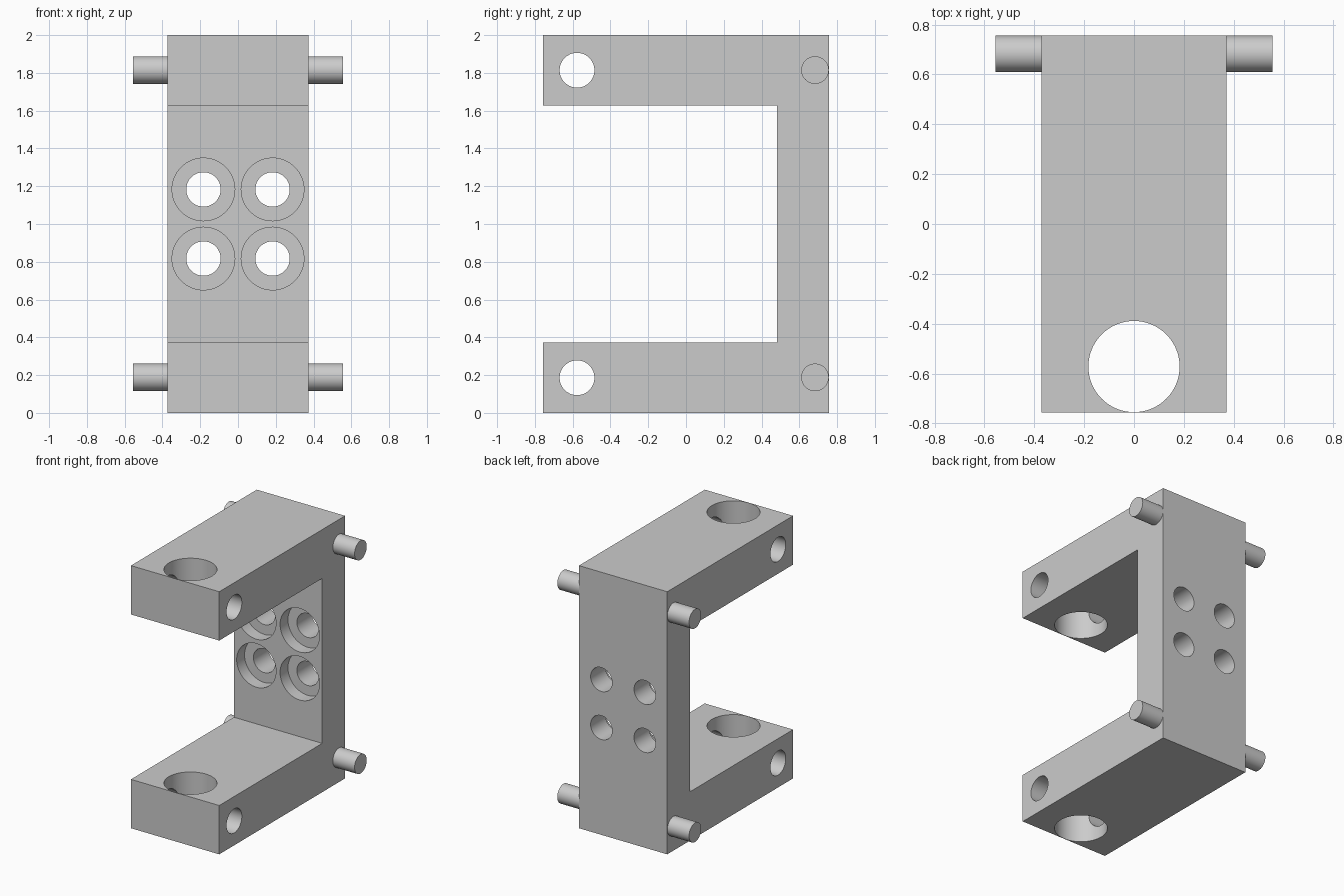
import bpy, bmesh
from math import pi
from mathutils import Matrix

if "Cube" in bpy.data.objects:
    bpy.data.objects.remove(bpy.data.objects["Cube"], do_unlink=True)

grey = bpy.data.materials.new("plain_grey")
grey.use_nodes = True
colour = (0.6, 0.6, 0.6, 1)
grey.diffuse_color = colour
grey.node_tree.nodes["Principled BSDF"].inputs["Base Color"].default_value = colour

HALF_W, HALF_D, HEIGHT = 0.372, 0.757, 2.0
ARM, WALL_Y = 0.372, 0.482
TURN = {"x": Matrix.Rotation(pi / 2, 4, "Y"),
        "y": Matrix.Rotation(pi / 2, 4, "X"),
        "z": Matrix.Identity(4)}


def make_object(name, bm):
    bmesh.ops.recalc_face_normals(bm, faces=bm.faces)
    mesh = bpy.data.meshes.new(name)
    bm.to_mesh(mesh)
    bm.free()
    mesh.materials.append(grey)
    obj = bpy.data.objects.new(name, mesh)
    bpy.context.collection.objects.link(obj)
    return obj


def cylinder(name, axis, centre, radius, length):
    bm = bmesh.new()
    bmesh.ops.create_cone(bm, cap_ends=True, segments=64, radius1=radius,
                          radius2=radius, depth=length,
                          matrix=Matrix.Translation(centre) @ TURN[axis])
    return make_object(name, bm)


# C-shaped bracket: side profile extruded across the width
profile = [(-HALF_D, 0), (HALF_D, 0), (HALF_D, HEIGHT), (-HALF_D, HEIGHT),
           (-HALF_D, HEIGHT - ARM), (WALL_Y, HEIGHT - ARM),
           (WALL_Y, ARM), (-HALF_D, ARM)]
bm = bmesh.new()
face = bm.faces.new([bm.verts.new((-HALF_W, y, z)) for y, z in profile])
side = bmesh.ops.extrude_face_region(bm, geom=[face])["geom"]
bmesh.ops.translate(bm, vec=(2 * HALF_W, 0, 0),
                    verts=[v for v in side if isinstance(v, bmesh.types.BMVert)])
bracket = make_object("bracket", bm)

# Bores: one vertical through both arms, one across each arm
cutters = [cylinder("arm_bore", "z", (0, -0.572, 1), 0.183, 3)]
for z in (0.186, 1.814):
    cutters.append(cylinder("cross_hole", "x", (0, -0.577, z), 0.092, 2))

# Four counterbored screw holes in the back wall
DEPTH = 0.095
for x in (-0.183, 0.183):
    for z in (0.817, 1.183):
        cutters.append(cylinder("screw_hole", "y", (x, 0.65, z), 0.091, 0.8))
        cutters.append(cylinder("counterbore", "y", (x, WALL_Y, z), 0.166, 2 * DEPTH))

for cutter in cutters:
    cutter.hide_render = True
    cut = bracket.modifiers.new(cutter.name, "BOOLEAN")
    cut.operation = "DIFFERENCE"
    cut.solver = "EXACT"
    cut.object = cutter

# Bake the cuts and remove the cutters
graph = bpy.context.evaluated_depsgraph_get()
baked = bpy.data.meshes.new_from_object(bracket.evaluated_get(graph))
bracket.modifiers.clear()
bracket.data = baked
for cutter in cutters:
    bpy.data.objects.remove(cutter, do_unlink=True)

# Four side pins
parts = [bracket]
PIN_OUT, PIN_IN = 0.555, 0.36
for side_name, sign in (("left", 1), ("right", -1)):
    for level, z in (("lower", 0.188), ("upper", 1.815)):
        parts.append(cylinder(f"{level}_{side_name}_pin", "x",
                              (sign * (PIN_OUT + PIN_IN) / 2, 0.683, z),
                              0.073, PIN_OUT - PIN_IN))

# Smooth round walls, sharp edges elsewhere
bpy.ops.object.select_all(action="DESELECT")
for part in parts:
    part.select_set(True)
bpy.context.view_layer.objects.active = bracket
bpy.ops.object.shade_smooth_by_angle(angle=pi / 6)
